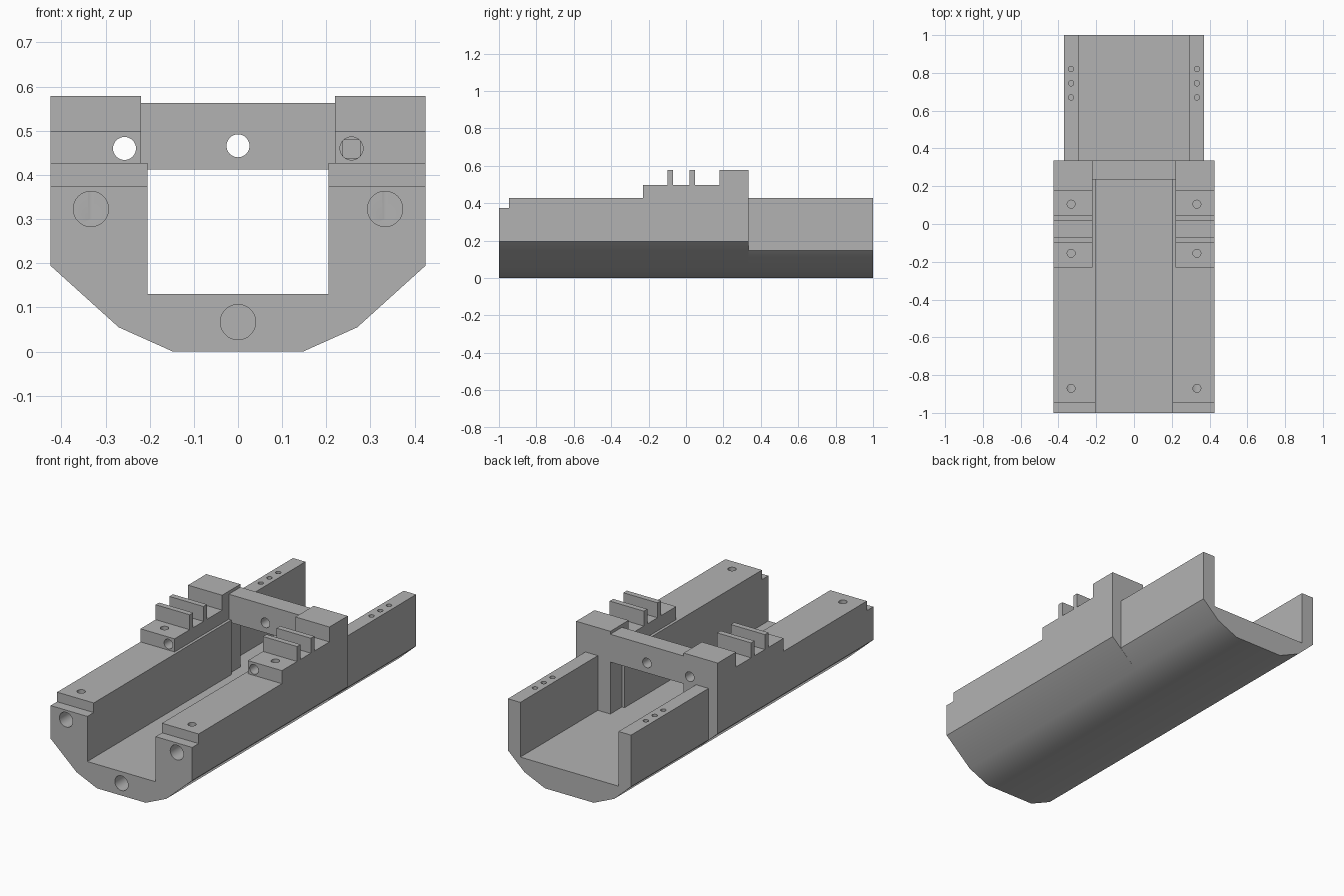
import bpy, bmesh, math
from mathutils import Matrix, Vector

cube = bpy.data.objects.get("Cube")
if cube:
    bpy.data.objects.remove(cube, do_unlink=True)

grey = bpy.data.materials.new("plain grey")
grey.use_nodes = True
grey.diffuse_color = (0.45, 0.45, 0.45, 1)
grey.node_tree.nodes["Principled BSDF"].inputs["Base Color"].default_value = grey.diffuse_color


def add_object(name, bm):
    bmesh.ops.recalc_face_normals(bm, faces=bm.faces)
    mesh = bpy.data.meshes.new(name)
    bm.to_mesh(mesh)
    bm.free()
    mesh.materials.append(grey)
    ob = bpy.data.objects.new(name, mesh)
    bpy.context.collection.objects.link(ob)
    return ob


def prism(name, points, axis, start, end):
    """Extrude a closed profile along x (points are y, z) or y (points are x, z)."""
    bm = bmesh.new()
    if axis == "y":
        verts = [bm.verts.new((a, start, z)) for a, z in points]
        step = Vector((0, end - start, 0))
    else:
        verts = [bm.verts.new((start, a, z)) for a, z in points]
        step = Vector((end - start, 0, 0))
    face = bm.faces.new(verts)
    new = bmesh.ops.extrude_face_region(bm, geom=[face])["geom"]
    bmesh.ops.translate(bm, vec=step, verts=[v for v in new if isinstance(v, bmesh.types.BMVert)])
    return add_object(name, bm)


def box(name, x, y, z):
    return prism(name, [(x[0], z[0]), (x[1], z[0]), (x[1], z[1]), (x[0], z[1])], "y", *y)


def drill(start, end, radius):
    """Round cutter between two points."""
    a, b = Vector(start), Vector(end)
    turn = (b - a).to_track_quat("Z", "Y").to_matrix().to_4x4()
    bm = bmesh.new()
    bmesh.ops.create_cone(bm, cap_ends=True, segments=32, radius1=radius, radius2=radius,
                          depth=(b - a).length, matrix=Matrix.Translation((a + b) / 2) @ turn)
    return add_object("cutter", bm)


def cut(ob, cutters):
    """Subtract the cutters and remove them."""
    bpy.context.view_layer.objects.active = ob
    for c in cutters:
        c.hide_render = True
        mod = ob.modifiers.new("cut", "BOOLEAN")
        mod.operation, mod.solver, mod.object = "DIFFERENCE", "EXACT", c
        bpy.ops.object.modifier_apply(modifier=mod.name)
        bpy.data.objects.remove(c, do_unlink=True)


def channel(name, outer, outer_z, inner, start, end):
    """U-shaped trough with a faceted underside."""
    half = [(0.147, 0), (0.27, 0.055), (outer, outer_z), (outer, TOP), (inner, TOP), (inner, 0.13)]
    return prism(name, half + [(-x, z) for x, z in reversed(half)], "y", start, end)


TOP, JOINT, BOLT_X = 0.427, 0.335, 0.333
parts = []

# Front hull with stepped lip, bridge recess and bolt holes
front = channel("front_hull", 0.425, 0.195, 0.205, -1, JOINT)
cutters = [box("cutter", (-0.5, 0.5), (-1.1, -0.945), (0.375, 0.5)),
           box("cutter", (-0.22, 0.22), (0.235, 0.4), (0.13, 0.5)),
           drill((0, -1.1, 0.067), (0, -0.85, 0.067), 0.04)]
for s in (-1, 1):
    cutters.append(drill((s * BOLT_X, -1.1, 0.323), (s * BOLT_X, -0.85, 0.323), 0.04))
    for y in (-0.87, -0.155, 0.105):
        cutters.append(drill((s * BOLT_X, y, 0.3), (s * BOLT_X, y, 0.5), 0.021))
cut(front, cutters)
parts.append(front)

# Rear hull with three pin holes in each wall
rear = channel("rear_hull", 0.37, 0.147, 0.295, JOINT, 1)
cut(rear, [drill((s * BOLT_X, y, 0.33), (s * BOLT_X, y, 0.5), 0.014)
           for s in (-1, 1) for y in (0.67, 0.745, 0.82)])
parts.append(rear)

# Stepped mounting blocks with two fins and a tower
BASE, HIGH = 0.498, 0.579
steps = [(-0.23, TOP), (-0.23, BASE)]
for y in (-0.1, 0.018):
    steps += [(y, BASE), (y, HIGH), (y + 0.03, HIGH), (y + 0.03, BASE)]
steps += [(0.178, BASE), (0.178, HIGH), (JOINT, HIGH), (JOINT, TOP)]
for side, s in (("right", -1), ("left", 1)):
    block = prism(side + "_mounting_block", steps, "x", s * 0.22, s * 0.425)
    far = 0.4 if s < 0 else 0.2
    cutters = [drill((s * 0.257, -0.3, 0.46), (s * 0.257, far, 0.46), 0.026)]
    if s > 0:
        cutters.append(box("cutter", (0.238, 0.276), (0.15, 0.26), (0.439, 0.479)))
    for y in (-0.155, 0.105):
        cutters.append(drill((s * BOLT_X, y, 0.4), (s * BOLT_X, y, 0.6), 0.021))
    cut(block, cutters)
    parts.append(block)

# Cross bridge with a central through hole
bridge = box("cross_bridge", (-0.22, 0.22), (0.235, JOINT), (0.412, 0.563))
cut(bridge, [drill((0, 0.1, 0.466), (0, 0.5, 0.466), 0.026)])
parts.append(bridge)

# Smooth the underside and bores, keep hard edges
bpy.ops.object.select_all(action="DESELECT")
for ob in parts:
    ob.select_set(True)
bpy.context.view_layer.objects.active = front
bpy.ops.object.shade_smooth_by_angle(angle=math.radians(30))
